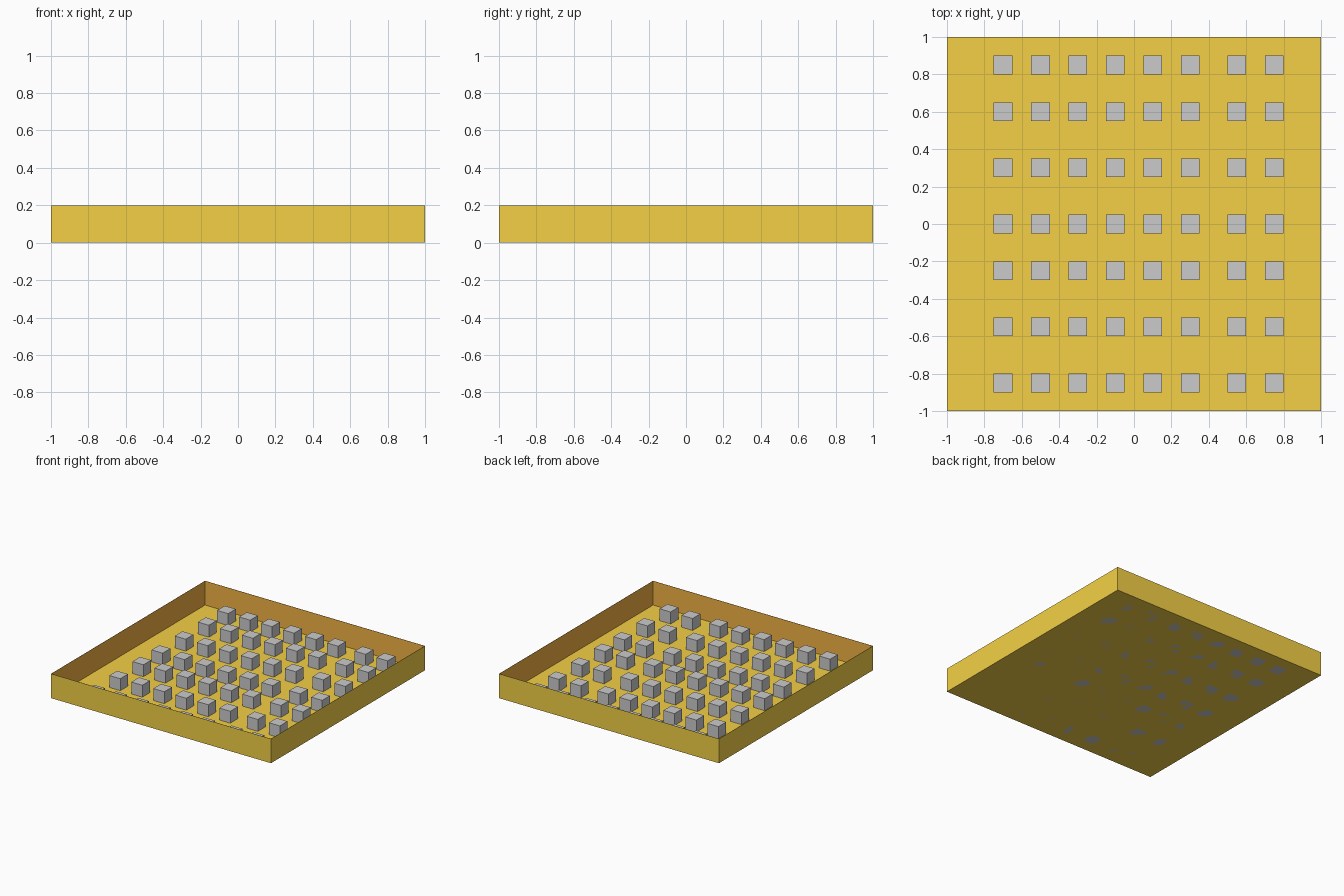
import bpy, bmesh

if "Cube" in bpy.data.objects:
    bpy.data.objects.remove(bpy.data.objects["Cube"])


def material(name, color):
    m = bpy.data.materials.new(name)
    m.diffuse_color = (*color, 1)
    m.use_nodes = True
    m.node_tree.nodes["Principled BSDF"].inputs["Base Color"].default_value = m.diffuse_color
    return m


def add_object(name, bm, mats=()):
    mesh = bpy.data.meshes.new(name)
    bm.to_mesh(mesh)
    bm.free()
    for m in mats:
        mesh.materials.append(m)
    ob = bpy.data.objects.new(name, mesh)
    bpy.context.collection.objects.link(ob)
    return ob


def add_box(bm, center, size):
    verts = bmesh.ops.create_cube(bm, size=1)["verts"]
    bmesh.ops.scale(bm, vec=size, verts=verts)
    bmesh.ops.translate(bm, vec=center, verts=verts)


orange = material("orange", (0.9, 0.63, 0.06))
rust = material("rust", (0.9, 0.45, 0.06))

# Tray: a low box hollowed out to paper-thin walls and floor
HEIGHT, THICK = 0.2, 0.002
bm = bmesh.new()
add_box(bm, (0, 0, HEIGHT / 2), (2, 2, HEIGHT))
top = max(bm.faces, key=lambda f: f.calc_center_median().z)
bmesh.ops.inset_region(bm, faces=[top], thickness=THICK, use_even_offset=True)
ext = bmesh.ops.extrude_discrete_faces(bm, faces=[top])
floor = ext["faces"][0]
bmesh.ops.translate(bm, vec=(0, 0, THICK - HEIGHT), verts=floor.verts)

# Inner walls are rust coloured, the rest is orange
for edge in floor.edges:
    for face in edge.link_faces:
        if face is not floor:
            face.material_index = 1
floor.material_index = 0
bmesh.ops.recalc_face_normals(bm, faces=bm.faces)
add_object("tray", bm, (orange, rust))

# Rows of small cubes standing in the tray
COLUMNS = (-0.7, -0.5, -0.3, -0.1, 0.1, 0.3, 0.55, 0.75)
ROWS = (-0.85, -0.55, -0.25, 0, 0.3, 0.6, 0.85)
for r, y in enumerate(ROWS, 1):
    for c, x in enumerate(COLUMNS, 1):
        bm = bmesh.new()
        add_box(bm, (x, y, 0.05), (0.1, 0.1, 0.1))
        add_object(f"cube_row{r}_column{c}", bm)
